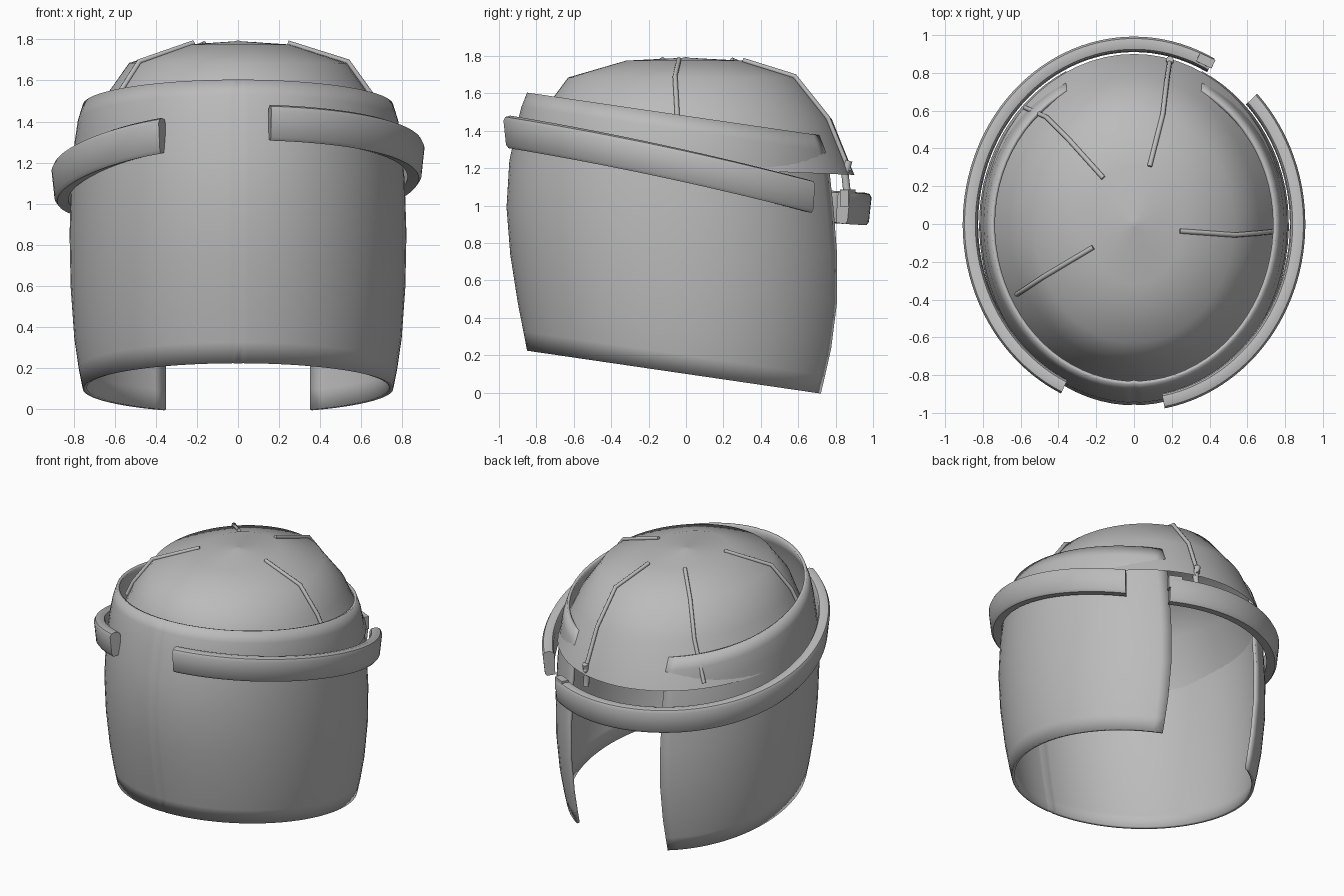
import bpy, bmesh
from math import sin, cos, pi, asin, radians

cube = bpy.data.objects.get("Cube")
if cube:
    bpy.data.objects.remove(cube)

grey = bpy.data.materials.new("plain_grey")
grey.use_nodes = True
shade = (0.5, 0.5, 0.5, 1)
grey.diffuse_color = shade
grey.node_tree.nodes["Principled BSDF"].inputs["Base Color"].default_value = shade


def finish(obj, angle=35):
    obj.data.materials.append(grey)
    bpy.ops.object.select_all(action='DESELECT')
    obj.select_set(True)
    bpy.context.view_layer.objects.active = obj
    bpy.ops.object.shade_smooth_by_angle(angle=radians(angle))


def loft(name, rows, closed=False, caps=False, pole=None, thickness=0, angle=35):
    """Skin a list of point rows into one surface."""
    bm = bmesh.new()
    grid = [[bm.verts.new(p) for p in row] for row in rows]
    n = len(rows[0])
    for a, b in zip(grid, grid[1:]):
        for i in range(n if closed else n - 1):
            j = (i + 1) % n
            bm.faces.new((a[i], a[j], b[j], b[i]))
    if caps:
        bm.faces.new(grid[0])
        bm.faces.new(grid[-1])
    if pole:
        tip = bm.verts.new(pole)
        for i in range(n):
            bm.faces.new((tip, grid[0][i], grid[0][(i + 1) % n]))
    bmesh.ops.recalc_face_normals(bm, faces=bm.faces)
    mesh = bpy.data.meshes.new(name)
    bm.to_mesh(mesh)
    bm.free()
    obj = bpy.data.objects.new(name, mesh)
    bpy.context.collection.objects.link(obj)
    finish(obj, angle)
    if thickness:
        mod = obj.modifiers.new("thickness", 'SOLIDIFY')
        mod.thickness = thickness
        mod.offset = -1
    return obj


def lerp(a, b, t):
    return a + (b - a) * t


# Visor: tilted barrel shell, open at the back, with a fine groove in front
# Profile entries: height, half width, front depth, back depth
visor_profile = [(0.10, 0.755, 0.85, 0.82), (0.20, 0.775, 0.87, 0.84),
                 (0.35, 0.797, 0.90, 0.87), (0.60, 0.815, 0.94, 0.90),
                 (0.85, 0.82, 0.96, 0.90), (1.10, 0.812, 0.945, 0.88),
                 (1.30, 0.795, 0.905, 0.86), (1.40, 0.78, 0.88, 0.84),
                 (1.48, 0.755, 0.85, 0.81)]
rows = []
for z, w, front, back in visor_profile:
    end = pi - asin(0.36 / w)
    half = [0, 0.03] + [lerp(0.06, end, i / 32) for i in range(33)]
    row = []
    for p in [-a for a in half[:0:-1]] + half:
        groove = 0.005 if p == 0 else 0
        y = -cos(p) * ((front if cos(p) > 0 else back) - groove)
        row.append((w * sin(p), y, z - 0.146 * y))
    rows.append(row)
loft("visor", rows, thickness=0.02, angle=30)

# Cap: faceted dome made of a few wide rings
# Ring entries: half width, front depth, back depth, height, slope
cap_rings = [(0.02, 0.02, 0.02, 1.79, 0), (0.25, 0.32, 0.30, 1.775, 0),
             (0.53, 0.63, 0.60, 1.685, 0), (0.66, 0.74, 0.78, 1.50, -0.05),
             (0.80, 0.84, 0.90, 1.20, -0.04)]


def cap_point(t, p, lift=0):
    k = min(int(t), 3)
    w, front, back, z, slope = (lerp(a, b, t - k) for a, b in
                                zip(cap_rings[k], cap_rings[k + 1]))
    y = -cos(p) * ((front if cos(p) > 0 else back) + lift)
    return ((w + lift) * sin(p), y, z + slope * y + lift)


loft("cap", [[cap_point(k, 2 * pi * i / 64) for i in range(64)] for k in range(5)],
     closed=True, pole=(0, 0, 1.795), angle=60)


# Ribs: thin cords lying on the cap
def tube(name, points, radius):
    curve = bpy.data.curves.new(name, 'CURVE')
    curve.dimensions = '3D'
    curve.bevel_depth = radius
    curve.bevel_resolution = 2
    curve.use_fill_caps = True
    line = curve.splines.new('POLY')
    line.points.add(len(points) - 1)
    for point, co in zip(line.points, points):
        point.co = (*co, 1)
    curve.materials.append(grey)
    bpy.context.collection.objects.link(bpy.data.objects.new(name, curve))


ribs = {"rib_front_right": (0.92, 3.3, -1.15, -1.07),
        "rib_left": (0.95, 3.5, 1.45, 1.52),
        "rib_back_left": (1.05, 3.95, 2.83, 2.9),
        "rib_back_right": (1.02, 3.9, -2.47, -2.33)}
for name, (t0, t1, p0, p1) in ribs.items():
    steps = [t0, 2, 3, t1]
    tube(name, [cap_point(t, lerp(p0, p1, (t - t0) / (t1 - t0)), 0.006)
                for t in steps], 0.013)
tube("rib_hook", [(0.19, 0.87, 1.24), (0.19, 0.85, 1.17), (0.19, 0.86, 1.08)], 0.02)

# Straps: two padded bands around the visor, sloping to the back
band = [(-0.04, -0.08), (0.015, -0.087), (0.028, -0.07), (0.042, 0.06),
        (0.032, 0.08), (0.005, 0.087), (-0.025, 0.08), (-0.035, 0.06)]


def strap(name, start, end, height, slope, bow):
    rows = []
    for i in range(61):
        p = lerp(start, end, i / 60)
        mid = -0.95 * cos(p)
        z = height + slope * mid + bow * mid * mid
        rows.append([((0.865 + o) * sin(p), -(0.95 + o) * cos(p), z + h)
                     for o, h in band])
    loft(name, rows, closed=True, caps=True, angle=40)


strap("strap_left", 0.18, 2.34, 1.21, -0.225, -0.03)
strap("strap_right", -0.44, -3.63, 1.10, -0.2, 0.08)

# Buckle: small rounded block on the rear end of the long strap
bpy.ops.mesh.primitive_cube_add(size=1, location=(0.38, 0.865, 1.04),
                                rotation=(0, 0, radians(-25)))
buckle = bpy.context.object
buckle.name = "buckle"
buckle.scale = (0.09, 0.05, 0.09)
bevel = buckle.modifiers.new("rounding", 'BEVEL')
bevel.width = 0.012
bevel.segments = 2
finish(buckle)
